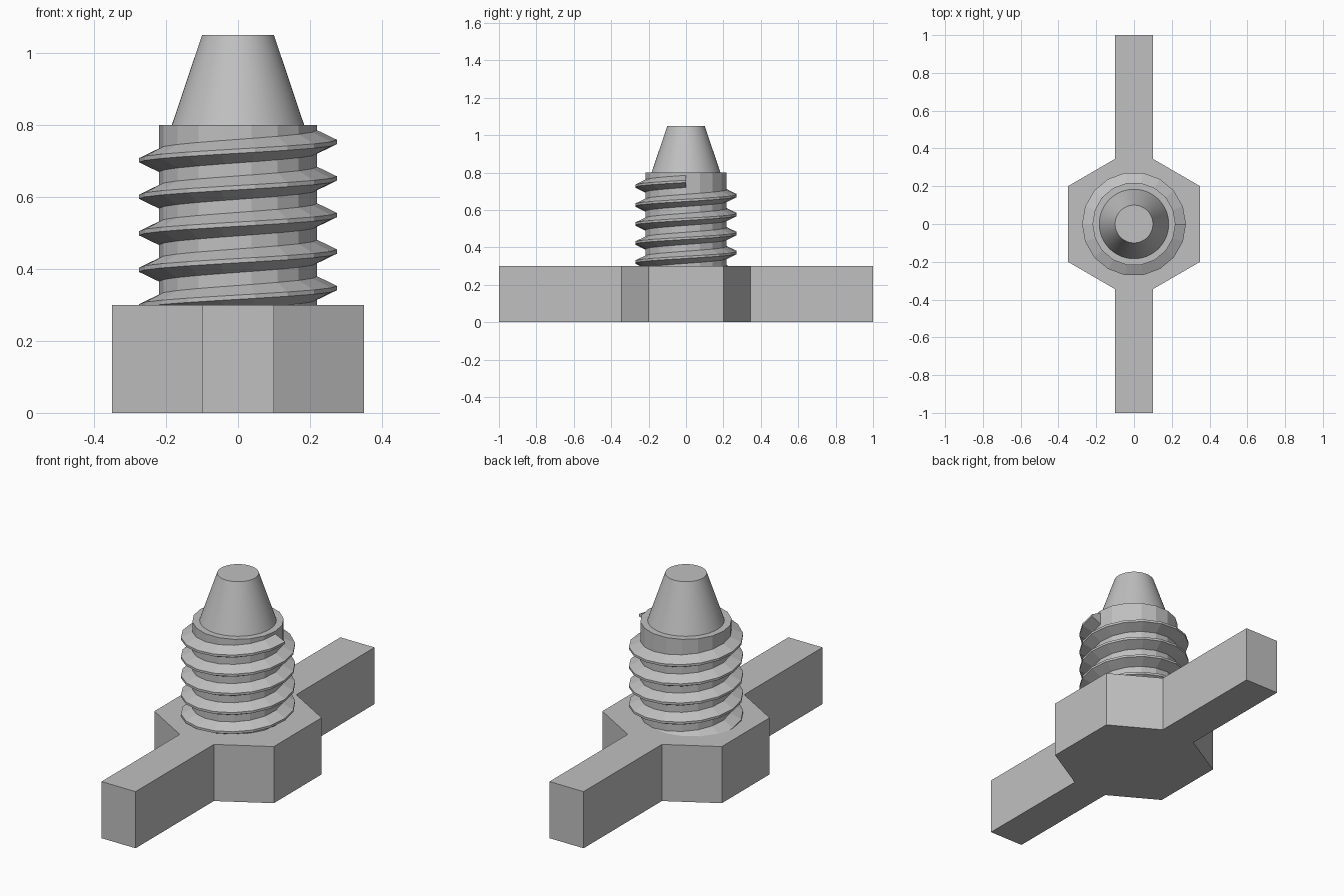
import bpy, bmesh, math

if "Cube" in bpy.data.objects:
    bpy.data.objects.remove(bpy.data.objects["Cube"])

grey = bpy.data.materials.new("plain grey")
grey.diffuse_color = (0.53, 0.53, 0.53, 1)
grey.use_nodes = True
grey.node_tree.nodes["Principled BSDF"].inputs["Base Color"].default_value = grey.diffuse_color


def finish(bm, name):
    bmesh.ops.recalc_face_normals(bm, faces=bm.faces[:])
    mesh = bpy.data.meshes.new(name)
    bm.to_mesh(mesh)
    bm.free()
    mesh.materials.append(grey)
    obj = bpy.data.objects.new(name, mesh)
    bpy.context.collection.objects.link(obj)
    return obj


def cone(name, sides, r1, r2, z1, z2, smooth=False):
    bm = bmesh.new()
    bmesh.ops.create_cone(bm, cap_ends=True, segments=sides,
                          radius1=r1, radius2=r2, depth=z2 - z1)
    # put a corner on the +x axis, so the facets line up with the thread
    for v in bm.verts:
        r = math.hypot(v.co.x, v.co.y)
        a = round(math.atan2(v.co.y, v.co.x) * sides / math.tau - 0.01) * math.tau / sides
        v.co = (r * math.cos(a), r * math.sin(a), v.co.z + (z1 + z2) / 2)
    for f in bm.faces:
        f.smooth = smooth and len(f.verts) == 4
    return finish(bm, name)


# Hexagonal head with two straight handles, one extruded outline
quarter = [(0.1, -1), (0.1, -0.345), (0.35, -0.2)]
right = quarter + [(x, -y) for x, y in reversed(quarter)]
outline = right + [(-x, -y) for x, y in right]
bm = bmesh.new()
base = bm.faces.new([bm.verts.new((x, y, 0)) for x, y in outline])
top = bmesh.ops.extrude_face_region(bm, geom=[base], use_keep_orig=True)
for v in top["geom"]:
    if isinstance(v, bmesh.types.BMVert):
        v.co.z = 0.3
finish(bm, "head_with_handles")

# Threaded shaft core and tapered tip
SIDES = 18
cone("shaft_core", SIDES, 0.22, 0.22, 0.29, 0.8)
cone("tapered_tip", 64, 0.184, 0.1, 0.8, 1.05, smooth=True)

# Helical thread: a trapezoid swept five turns up the shaft
TURNS, PITCH, START = 5, 0.1015, 0.2455
section = [(0.215, -0.035), (0.275, -0.006), (0.275, 0.006), (0.215, 0.035)]
bm = bmesh.new()
rings = []
for i in range(TURNS * SIDES + 1):
    a = math.tau * i / SIDES
    z = START + PITCH * i / SIDES
    rings.append([bm.verts.new((r * math.cos(a), r * math.sin(a), z + dz))
                  for r, dz in section])
for lower, upper in zip(rings, rings[1:]):
    for k in range(4):
        n = (k + 1) % 4
        bm.faces.new((lower[k], lower[n], upper[n], upper[k]))
bm.faces.new(rings[0])
bm.faces.new(rings[-1])
finish(bm, "thread")
